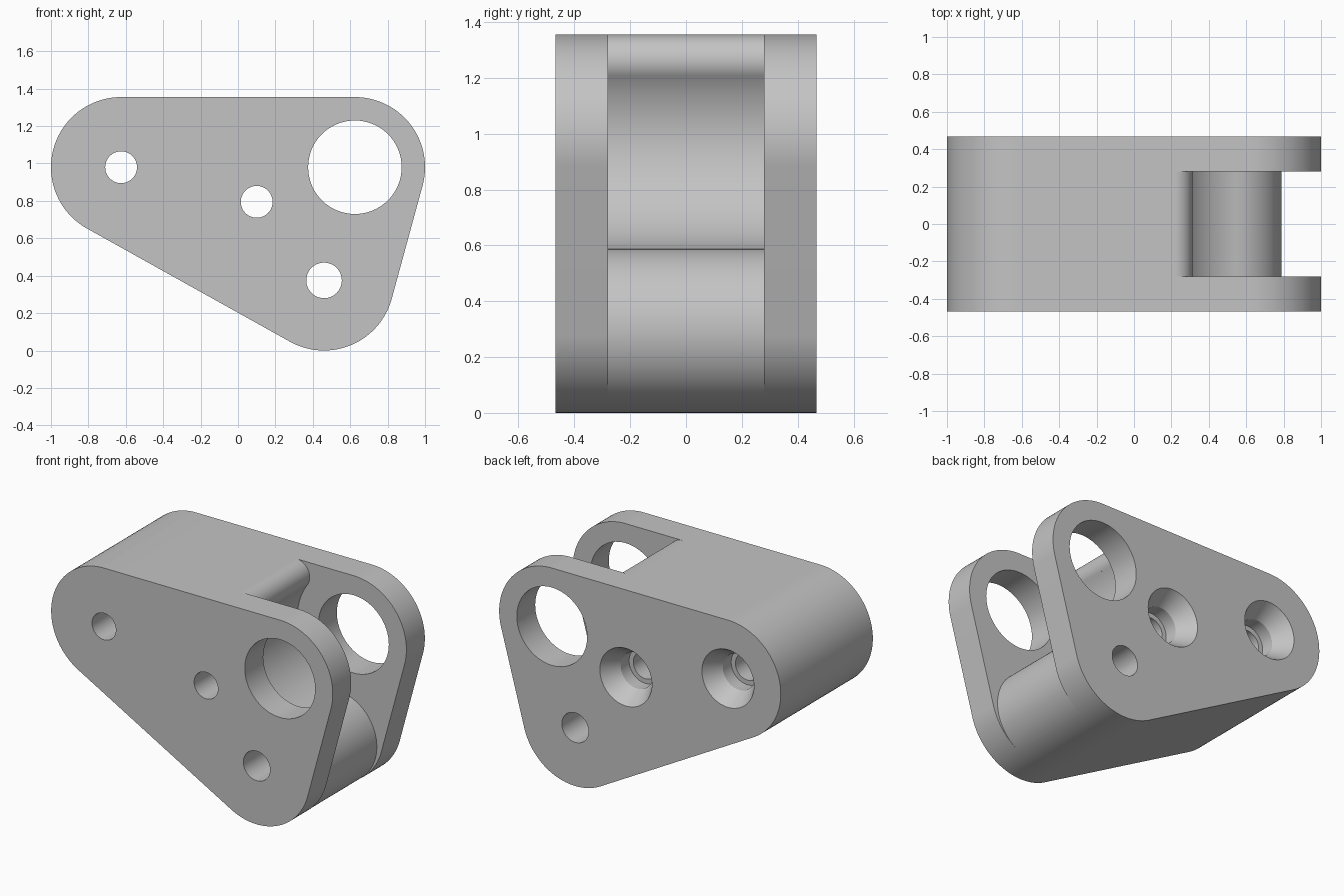
import bpy, bmesh, math
from mathutils import Vector

cube = bpy.data.objects.get("Cube")
if cube:
    bpy.data.objects.remove(cube, do_unlink=True)

grey = bpy.data.materials.new("matte_grey")
grey.use_nodes = True
grey.diffuse_color = (0.55, 0.55, 0.55, 1)
grey.node_tree.nodes["Principled BSDF"].inputs["Base Color"].default_value = grey.diffuse_color

HALF_DEPTH, HALF_SLOT = 0.467, 0.28
R = 0.375
LEFT, RIGHT, LOW = Vector((-0.625, 0.98)), Vector((0.625, 0.98)), Vector((0.46, R))


def arc(centre, radius, start, end, steps=40):
    return [centre + radius * Vector((math.cos(a), math.sin(a)))
            for a in (start + (end - start) * i / steps for i in range(steps + 1))]


def heading(a, b):
    d = b - a
    return math.atan2(d.y, d.x)


def make_object(name, bm):
    bmesh.ops.recalc_face_normals(bm, faces=bm.faces)
    mesh = bpy.data.meshes.new(name)
    bm.to_mesh(mesh)
    bm.free()
    mesh.materials.append(grey)
    obj = bpy.data.objects.new(name, mesh)
    bpy.context.collection.objects.link(obj)
    return obj


def prism(name, outline, y0, y1):
    """Extrude an x-z outline along y."""
    bm = bmesh.new()
    face = bm.faces.new([bm.verts.new((p.x, y0, p.y)) for p in outline])
    new = bmesh.ops.extrude_face_region(bm, geom=[face])["geom"]
    bmesh.ops.translate(bm, vec=(0, y1 - y0, 0),
                        verts=[v for v in new if isinstance(v, bmesh.types.BMVert)])
    return make_object(name, bm)


def turned(name, centre, profile, n=64):
    """Stack rings of (radius, y) into a solid of revolution along y."""
    bm = bmesh.new()
    rings = [[bm.verts.new((centre.x + r * math.cos(math.tau * i / n), y,
                            centre.y + r * math.sin(math.tau * i / n))) for i in range(n)]
             for r, y in profile]
    for a, b in zip(rings, rings[1:]):
        for i in range(n):
            bm.faces.new((a[i], a[(i + 1) % n], b[(i + 1) % n], b[i]))
    bm.faces.new(rings[0])
    bm.faces.new(rings[-1])
    return make_object(name, bm)


# Body: rounded triangle wrapped around three equal circles
t_low = heading(LEFT, LOW) - math.pi / 2
t_right = heading(LOW, RIGHT) - math.pi / 2
outline = (arc(RIGHT, R, t_right, math.pi / 2)
           + arc(LEFT, R, math.pi / 2, t_low + math.tau)
           + arc(LOW, R, t_low, t_right))
body = prism("link_body", outline, -HALF_DEPTH, HALF_DEPTH)

# Slot: concave sweep around the large bore, eased into the body at both ends
SWEEP = 0.40
lip, lip_r = Vector((0.219, 1.261)), 0.094
heel, heel_r = Vector((0.50, 0.30)), 0.29
a_lip, a_heel = heading(RIGHT, lip), heading(RIGHT, heel)
heel_end = heading(LOW, heel)
slot_path = (arc(lip, lip_r, math.pi / 2, a_lip - math.pi)
             + arc(RIGHT, SWEEP, a_lip, a_heel + math.tau, 64)
             + arc(heel, heel_r, a_heel + math.pi, heel_end))
end = slot_path[-1]
slot_path += [end + Vector((0.02, -0.015)), Vector((1.3, end.y)),
              Vector((1.3, 1.6)), Vector((lip.x, 1.6))]
cutters = [prism("slot_cutter", slot_path, -HALF_SLOT, HALF_SLOT)]

# Large bore and lower pin hole
for name, centre, radius in (("bore_cutter", RIGHT, 0.25), ("pin_cutter", LOW, 0.095)):
    cutters.append(turned(name, centre, [(radius, -0.6), (radius, 0.6)]))

# Two screw holes, countersunk from the back
for centre in (LEFT, Vector((0.10, 0.795))):
    cutters.append(turned("screw_cutter", centre, [
        (0.085, -0.6), (0.085, 0.27), (0.115, 0.27), (0.115, 0.355),
        (0.185, HALF_DEPTH), (0.185, 0.6)]))

for cutter in cutters:
    mod = body.modifiers.new(cutter.name, "BOOLEAN")
    mod.operation, mod.solver, mod.object = "DIFFERENCE", "EXACT", cutter

# Apply the cuts, then drop the cutters
bpy.context.view_layer.objects.active = body
bpy.ops.object.select_all(action="DESELECT")
body.select_set(True)
for cutter in cutters:
    bpy.ops.object.modifier_apply(modifier=cutter.name)
    bpy.data.objects.remove(cutter, do_unlink=True)
bpy.ops.object.shade_smooth_by_angle(angle=math.radians(25))
